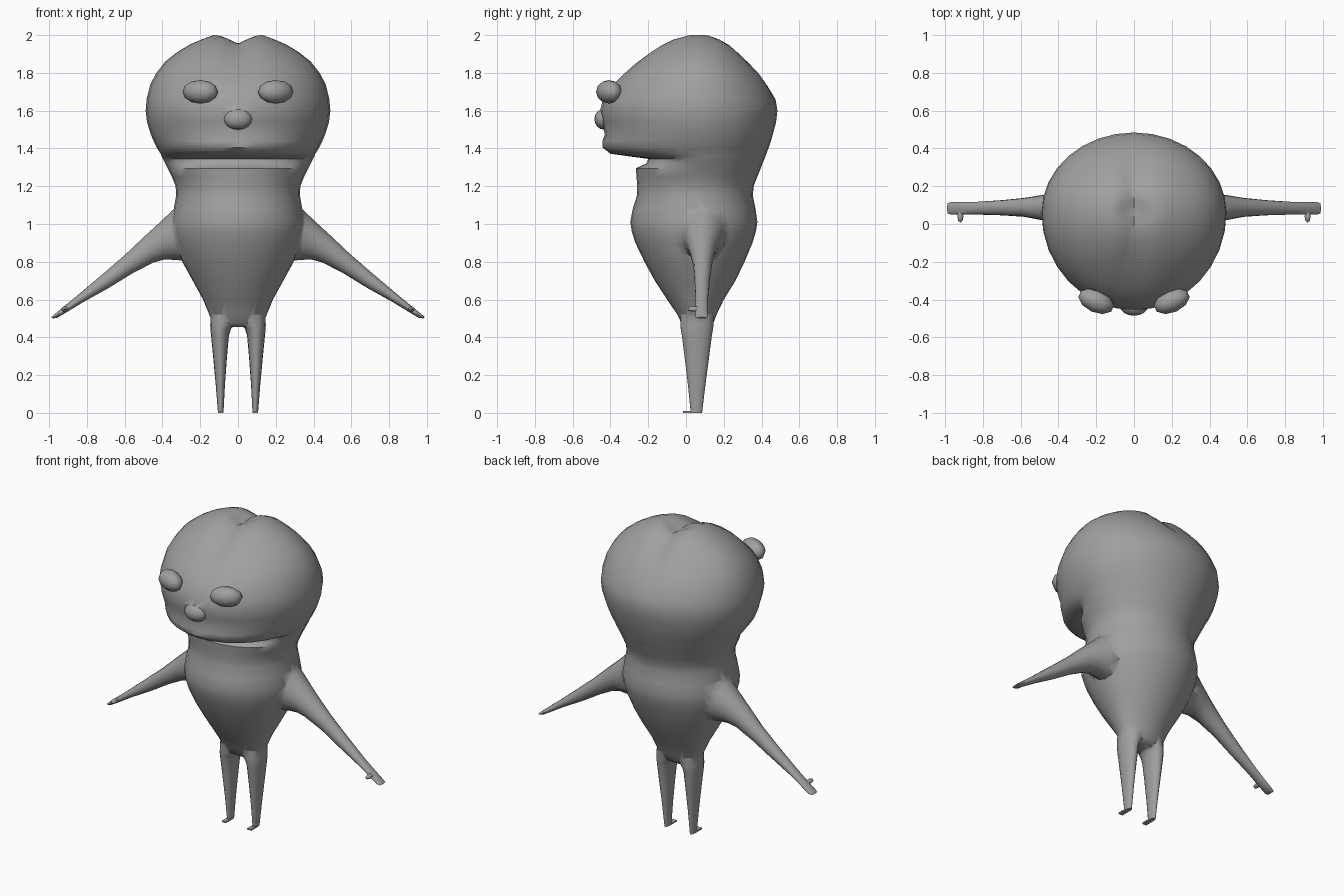
import bpy, math
from mathutils import Vector

if "Cube" in bpy.data.objects:
    bpy.data.objects.remove(bpy.data.objects["Cube"])

skin = bpy.data.materials.new("grey_skin")
skin.diffuse_color = (0.35, 0.35, 0.35, 1)
skin.use_nodes = True
skin.node_tree.nodes["Principled BSDF"].inputs["Base Color"].default_value = skin.diffuse_color


def make(name, verts, faces):
    me = bpy.data.meshes.new(name)
    me.from_pydata(verts, [], faces)
    me.materials.append(skin)
    ob = bpy.data.objects.new(name, me)
    bpy.context.collection.objects.link(ob)
    return ob


def loft(name, rings):
    """Skin a list of equal rings (counter-clockwise along the loft), capped at both ends."""
    n = len(rings[0])
    verts = [v for r in rings for v in r]
    faces = [(i * n + j, i * n + (j + 1) % n, (i + 1) * n + (j + 1) % n, (i + 1) * n + j)
             for i in range(len(rings) - 1) for j in range(n)]
    faces += [tuple(reversed(range(n))), tuple(range(len(verts) - n, len(verts)))]
    return make(name, verts, faces)


def egg(z, hw, yf, yb, cx=0.0, n=32):
    """Horizontal ring whose front and back halves reach different depths."""
    yc = yf + (yb - yf) * 0.5 if cx else 0.06
    ring = []
    for k in range(n):
        a = 2 * math.pi * k / n
        s = math.sin(a)
        ring.append(Vector((cx + hw * math.cos(a), yc + s * ((yb - yc) if s > 0 else (yc - yf)), z)))
    return ring


def ball(name, centre, radii, turn=0.0, seg=16, rings=8):
    bpy.ops.mesh.primitive_uv_sphere_add(segments=seg, ring_count=rings, radius=1,
                                         location=centre, rotation=(0, 0, turn))
    ob = bpy.context.object
    ob.name = name
    ob.scale = radii
    ob.data.materials.append(skin)
    return ob


# Head and torso in one profile: height, half width, front, back
profile = [
    (0.455, 0.10, 0.00, 0.12), (0.475, 0.135, -0.025, 0.145), (0.52, 0.152, -0.045, 0.162),
    (0.60, 0.185, -0.10, 0.20), (0.70, 0.24, -0.165, 0.262), (0.80, 0.295, -0.22, 0.31),
    (0.90, 0.335, -0.268, 0.352), (0.96, 0.35, -0.287, 0.37), (1.01, 0.352, -0.295, 0.378),
    (1.08, 0.34, -0.282, 0.368), (1.15, 0.328, -0.26, 0.354), (1.20, 0.33, -0.258, 0.358),
    (1.25, 0.35, -0.262, 0.378), (1.295, 0.372, -0.265, 0.396), (1.32, 0.385, -0.21, 0.405),
    (1.345, 0.398, -0.20, 0.416), (1.358, 0.404, -0.30, 0.421), (1.372, 0.41, -0.40, 0.426),
    (1.405, 0.43, -0.442, 0.438), (1.44, 0.447, -0.442, 0.45), (1.475, 0.462, -0.43, 0.46),
    (1.54, 0.482, -0.445, 0.477), (1.60, 0.489, -0.455, 0.484), (1.66, 0.484, -0.44, 0.474),
    (1.74, 0.464, -0.393, 0.432), (1.80, 0.432, -0.335, 0.392), (1.86, 0.385, -0.27, 0.338),
    (1.91, 0.322, -0.205, 0.288), (1.95, 0.255, -0.145, 0.245), (1.98, 0.185, -0.09, 0.20),
    (2.0, 0.13, -0.03, 0.16), (2.002, 0.09, 0.0, 0.13), (2.0, 0.05, 0.03, 0.10),
    (2.0, 0.01, 0.055, 0.065)]
rings = [egg(*p) for p in profile]
for ring in rings:                       # cleft along the crown
    for v in ring:
        t = min(1, max(0, (v.z - 1.68) / 0.27))
        v.z -= 0.047 * t * max(0, 1 - abs(v.x) / 0.115) ** 1.2
body = loft("body", rings)

parts = []
for side, tag in ((1, "left"), (-1, "right")):
    # Legs: height, inner x, outer x, front, back
    legs = [(0, .077, .106, .025, .085), (.15, .069, .118, .01, .103), (.30, .058, .132, -.008, .123),
            (.41, .048, .143, -.022, .137), (.445, .037, .146, -.028, .143),
            (.465, .018, .147, -.03, .146), (.52, .004, .146, -.03, .148)]
    parts.append(loft(tag + "_leg", [egg(z, (b - a) / 2, f, k, side * (a + b) / 2, 16)
                                     for z, a, b, f, k in legs]))
    # Thin toe plate
    bpy.ops.mesh.primitive_cube_add(size=1, location=(side * .0915, .018, .0045))
    toe = bpy.context.object
    toe.name, toe.scale = tag + "_toe", (.029, .066, .009)
    toe.data.materials.append(skin)
    parts.append(toe)
    # Arms: upper x, z, lower x, z, front, back
    arms = [(.22, 1.06, .20, .82, -.04, .19), (.325, 1.095, .27, .803, -.045, .215),
            (.36, 1.06, .33, .81, -.02, .20), (.41, 1.012, .39, .812, -.002, .18),
            (.50, .93, .45, .795, .018, .155), (.60, .835, .56, .738, .038, .138),
            (.72, .732, .68, .664, .046, .126), (.85, .622, .82, .586, .05, .117),
            (.94, .548, .915, .528, .05, .116), (.978, .517, .958, .503, .05, .116),
            (.988, .507, .982, .5, .056, .11)]
    rings = []
    for ux, uz, lx, lz, f, k in arms:
        up, low = Vector((ux, 0, uz)), Vector((lx, 0, lz))
        ring = []
        for i in range(16):
            a = 2 * math.pi * i / 16
            p = (up + low) / 2 + (up - low) / 2 * math.sin(a)
            ring.append(Vector((side * p.x, (f + k) / 2 + (k - f) / 2 * math.cos(a), p.z)))
        rings.append(ring if side > 0 else ring[::-1])
    parts.append(loft(tag + "_arm", rings))
    parts.append(ball(tag + "_thumb", (side * .918, .04, .55), (.016, .033, .014), 0, 8, 6))
    # Eyes
    parts.append(ball(tag + "_eye", (side * .2, -.408, 1.70), (.1, .06, .062),
                      side * math.radians(24), 10, 6))
parts.append(ball("nose", (0, -.435, 1.555), (.075, .05, .055)))

# Fuse every part into one skin
bpy.context.view_layer.update()
for ob in parts:
    bpy.context.view_layer.objects.active = body
    mod = body.modifiers.new("fuse", 'BOOLEAN')
    mod.operation, mod.solver, mod.object = 'UNION', 'EXACT', ob
    bpy.ops.object.modifier_apply(modifier=mod.name)
    bpy.data.objects.remove(ob)

bpy.ops.object.select_all(action='DESELECT')
body.select_set(True)
bpy.context.view_layer.objects.active = body
bpy.ops.object.shade_smooth_by_angle(angle=math.radians(50))
